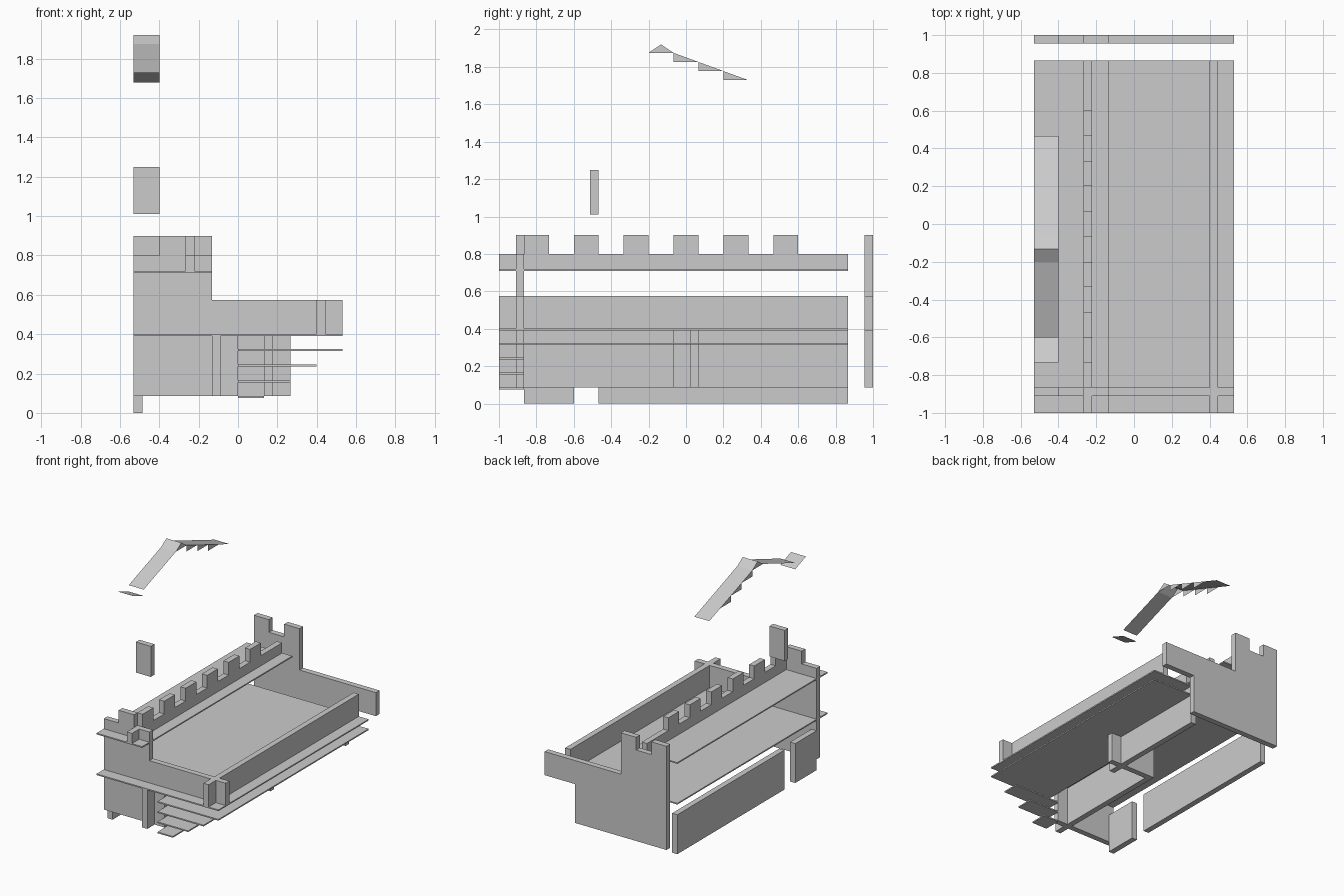
import bpy

if "Cube" in bpy.data.objects:
    bpy.data.objects.remove(bpy.data.objects["Cube"])

def make(name, verts, faces):
    me = bpy.data.meshes.new(name)
    me.from_pydata(verts, [], faces)
    me.update()
    ob = bpy.data.objects.new(name, me)
    bpy.context.collection.objects.link(ob)
    return ob

def prism(name, profile, lo, hi, axis):
    """Extrude a 2D profile (other axis, z) between lo and hi along x or y."""
    n = len(profile)
    area = sum(profile[i - 1][0] * profile[i][1] - profile[i][0] * profile[i - 1][1]
               for i in range(n))
    if (area > 0) == (axis == 'x'):
        profile = profile[::-1]
    place = (lambda p, d: (d, p[0], p[1])) if axis == 'x' else (lambda p, d: (p[0], d, p[1]))
    verts = [place(p, d) for d in (lo, hi) for p in profile]
    faces = [list(range(n)), list(range(2 * n - 1, n - 1, -1))]
    faces += [[i, i + n, (i + 1) % n + n, (i + 1) % n] for i in range(n)]
    return make(name, verts, faces)

def box(name, x0, x1, y0, y1, z0, z1):
    return prism(name, [(x0, z0), (x1, z0), (x1, z1), (x0, z1)], y0, y1, 'y')

U = 2 / 15      # grid module
T = 0.045       # wall thickness
L, R = -0.53, 0.53
BACK = 0.865    # rear end of floors and long walls
F0, F1 = -0.91, -0.865

# floors
box("main_floor", L, R, -1, BACK, 0.39, 0.40)
box("upper_floor", L, -U, -1, BACK, 0.71, 0.72)
box("lower_floor", 0, R, -1, BACK, 0.315, 0.325)

# stepped corbels under the front right corner
for i in range(3):
    z = 0.075 + 0.08 * i
    box(f"corbel_step_{i + 1}", 0, U * (i + 1), -1, F1, z, z + 0.01)

# end walls with battlements
prism("front_wall", [(L, .085), (0, .085), (0, .39), (R, .39), (R, .575), (-U, .575),
                     (-U, .8), (-2 * U, .8), (-2 * U, .9), (-.4, .9), (-.4, .8), (L, .8)],
      F0, F1, 'y')
prism("back_wall", [(L, .085), (2 * U, .085), (2 * U, .39), (R, .39), (R, .575), (-U, .575),
                    (-U, .9), (-2 * U, .9), (-2 * U, .8), (-.4, .8), (-.4, .9), (L, .9)],
      0.955, 1.0, 'y')

# long battlement wall on the upper floor
profile = [(-1, 0.72), (-1, 0.8)]
for i in range(6):
    y = -6.5 * U + 2 * U * i
    profile += [(y, 0.8), (y, 0.9), (y + U, 0.9), (y + U, 0.8)]
profile += [(BACK, 0.8), (BACK, 0.72)]
prism("battlement_wall", profile, -2 * U, -2 * U + T, 'x')

# right parapet
box("right_parapet", 0.4, 0.4 + T, -1, BACK, 0.40, 0.575)

# lower storey walls
box("lower_front_wall", -U, -U + T, -1, U / 2, 0.085, 0.39)
box("lower_rear_wall", U, U + T, -U / 2, BACK, 0.085, 0.39)
box("lower_cross_wall", -U, 2 * U, U / 2 - T, U / 2, 0.085, 0.39)

# left ground wall with a door gap
box("left_wall_long", L, L + T, -0.467, BACK, 0, 0.31)
box("left_wall_short", L, L + T, F1, -0.6, 0, 0.31)

# floating panel
box("hanging_panel", L, -0.4, -0.467 - T, -0.467, 1.01, 1.25)

# thin roof sheets
def sheet(name, path):
    n = len(path)
    verts = [(x, y, z) for x in (L, -0.4) for y, z in path]
    return make(name, verts, [[i, i + n, i + n + 1, i + 1] for i in range(n - 1)])

sheet("roof_sheet", [(-.6, 1.73), (-.2, 1.875), (-U, 1.92), (-U / 2, 1.875), (.467, 1.68)])
sheet("loose_roof_tile", [(-.733, 1.73), (-.6, 1.68)])

# roof gable triangles on both sides
tris = [[(-.2, 1.875), (-U / 2, 1.875), (-U, 1.92)]]
for i in range(3):
    y, z = -U / 2 + U * i, 1.875 - 0.0487 * i
    tris.append([(y, z), (y, z - 0.0487), (y + U, z - 0.0487)])
verts = [(x, y, z) for x in (L, -0.4) for t in tris for y, z in t]
make("roof_gables", verts, [[i, i + 1, i + 2] for i in range(0, len(verts), 3)])
